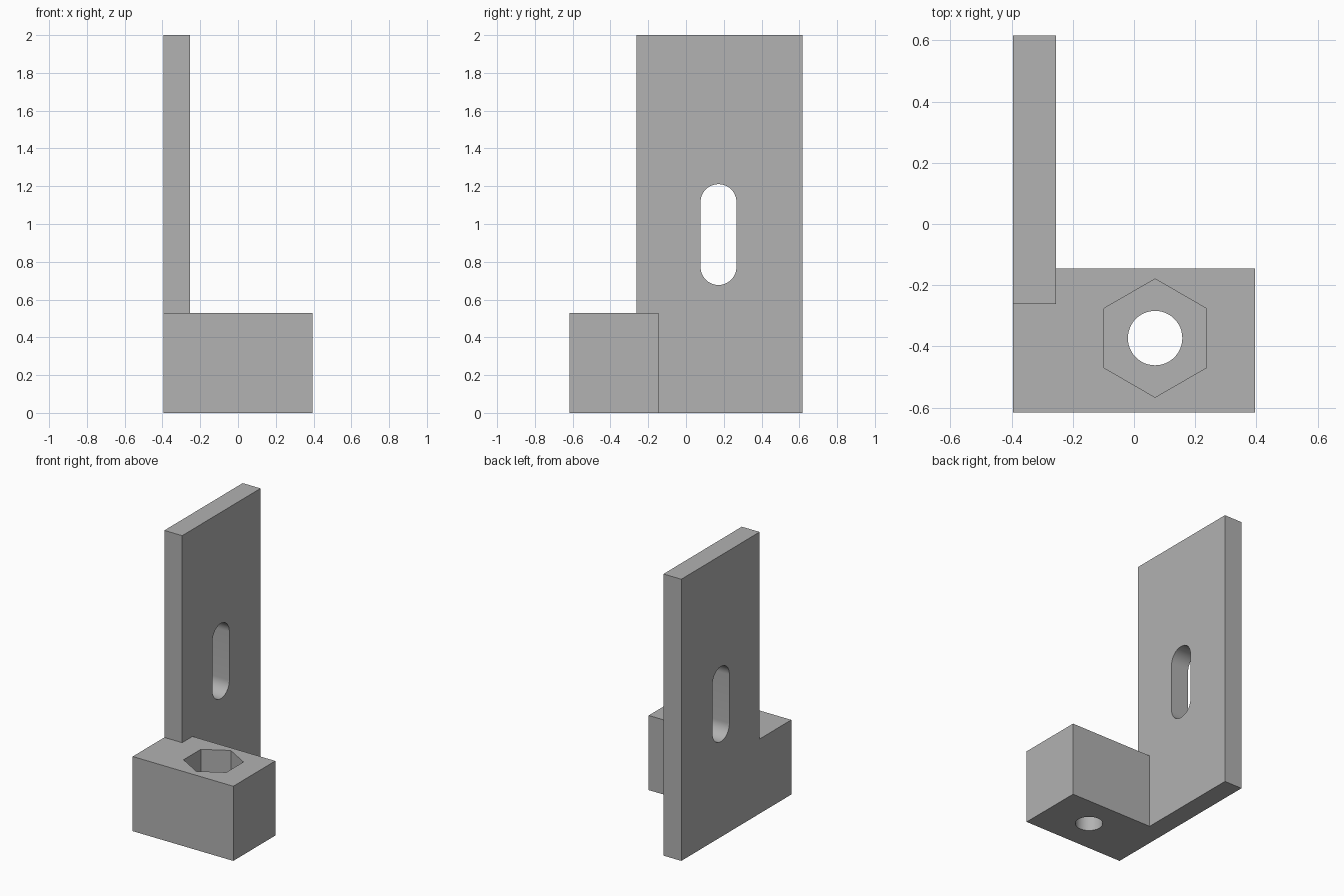
import bpy, bmesh, math
from mathutils import Vector

if "Cube" in bpy.data.objects:
    bpy.data.objects.remove(bpy.data.objects["Cube"], do_unlink=True)

# Main dimensions
HALF_X, HALF_Y = 0.395, 0.617
BLOCK_BACK, BLOCK_TOP = -0.146, 0.53
PLATE_IN, PLATE_FRONT, PLATE_TOP = -0.255, -0.262, 2.0
BOLT_X, BOLT_Y = 0.069, -0.373
POCKET_DEPTH = 0.28

grey = bpy.data.materials.new("plain grey")
grey.use_nodes = True
colour = (0.445, 0.445, 0.445, 1)
grey.diffuse_color = colour
grey.node_tree.nodes["Principled BSDF"].inputs["Base Color"].default_value = colour


def finish(name, bm):
    bmesh.ops.recalc_face_normals(bm, faces=bm.faces)
    mesh = bpy.data.meshes.new(name)
    bm.to_mesh(mesh)
    bm.free()
    mesh.materials.append(grey)
    obj = bpy.data.objects.new(name, mesh)
    bpy.context.collection.objects.link(obj)
    return obj


def raise_faces(bm, faces, offset):
    ext = bmesh.ops.extrude_face_region(bm, geom=faces)["geom"]
    bmesh.ops.translate(bm, vec=offset, verts=[v for v in ext if isinstance(v, bmesh.types.BMVert)])
    return [f for f in ext if isinstance(f, bmesh.types.BMFace)]


def prism(name, points, offset):
    bm = bmesh.new()
    face = bm.faces.new([bm.verts.new(p) for p in points])
    raise_faces(bm, [face], Vector(offset))
    return finish(name, bm)


def ring(radius, sides, z, start=0.0):
    angles = [start + math.tau * i / sides for i in range(sides)]
    return [(BOLT_X + radius * math.cos(a), BOLT_Y + radius * math.sin(a), z) for a in angles]


# Bracket body: block and plate footprints raised together, then the plate alone
bm = bmesh.new()
outline = [(-HALF_X, -HALF_Y), (HALF_X, -HALF_Y), (HALF_X, BLOCK_BACK), (PLATE_IN, BLOCK_BACK),
           (PLATE_IN, PLATE_FRONT), (-HALF_X, PLATE_FRONT), (PLATE_IN, HALF_Y), (-HALF_X, HALF_Y)]
v = [bm.verts.new((x, y, 0)) for x, y in outline]
block = bm.faces.new(v[:6])
plate = bm.faces.new([v[5], v[4], v[3], v[6], v[7]])
tops = raise_faces(bm, [block, plate], Vector((0, 0, BLOCK_TOP)))
plate_top = max(tops, key=lambda f: f.calc_center_median().y)
raise_faces(bm, [plate_top], Vector((0, 0, PLATE_TOP - BLOCK_TOP)))
bmesh.ops.recalc_face_normals(bm, faces=bm.faces)
bmesh.ops.dissolve_limit(bm, angle_limit=0.01, verts=bm.verts, edges=bm.edges)
bracket = finish("bracket", bm)

# Bolt hole, nut pocket and upright slot
slot_y, slot_r, slot_low, slot_high = 0.172, 0.095, 0.772, 1.116
slot = []
for centre, start in ((slot_high, 0), (slot_low, math.pi)):
    for i in range(25):
        a = start + math.pi * i / 24
        slot.append((-0.6, slot_y + slot_r * math.cos(a), centre + slot_r * math.sin(a)))
cutters = [
    prism("nut_pocket_cutter", ring(0.1935, 6, BLOCK_TOP - POCKET_DEPTH, math.pi / 6), (0, 0, 0.5)),
    prism("bolt_hole_cutter", ring(0.089, 48, -0.1), (0, 0, 0.8)),
    prism("slot_cutter", slot, (0.5, 0, 0)),
]

bpy.ops.object.select_all(action="DESELECT")
bracket.select_set(True)
bpy.context.view_layer.objects.active = bracket
for cutter in cutters:
    mod = bracket.modifiers.new(cutter.name, "BOOLEAN")
    mod.operation, mod.solver, mod.object = "DIFFERENCE", "EXACT", cutter
    bpy.ops.object.modifier_apply(modifier=mod.name)
    bpy.data.objects.remove(cutter, do_unlink=True)

bpy.ops.object.shade_smooth_by_angle(angle=math.radians(30))
